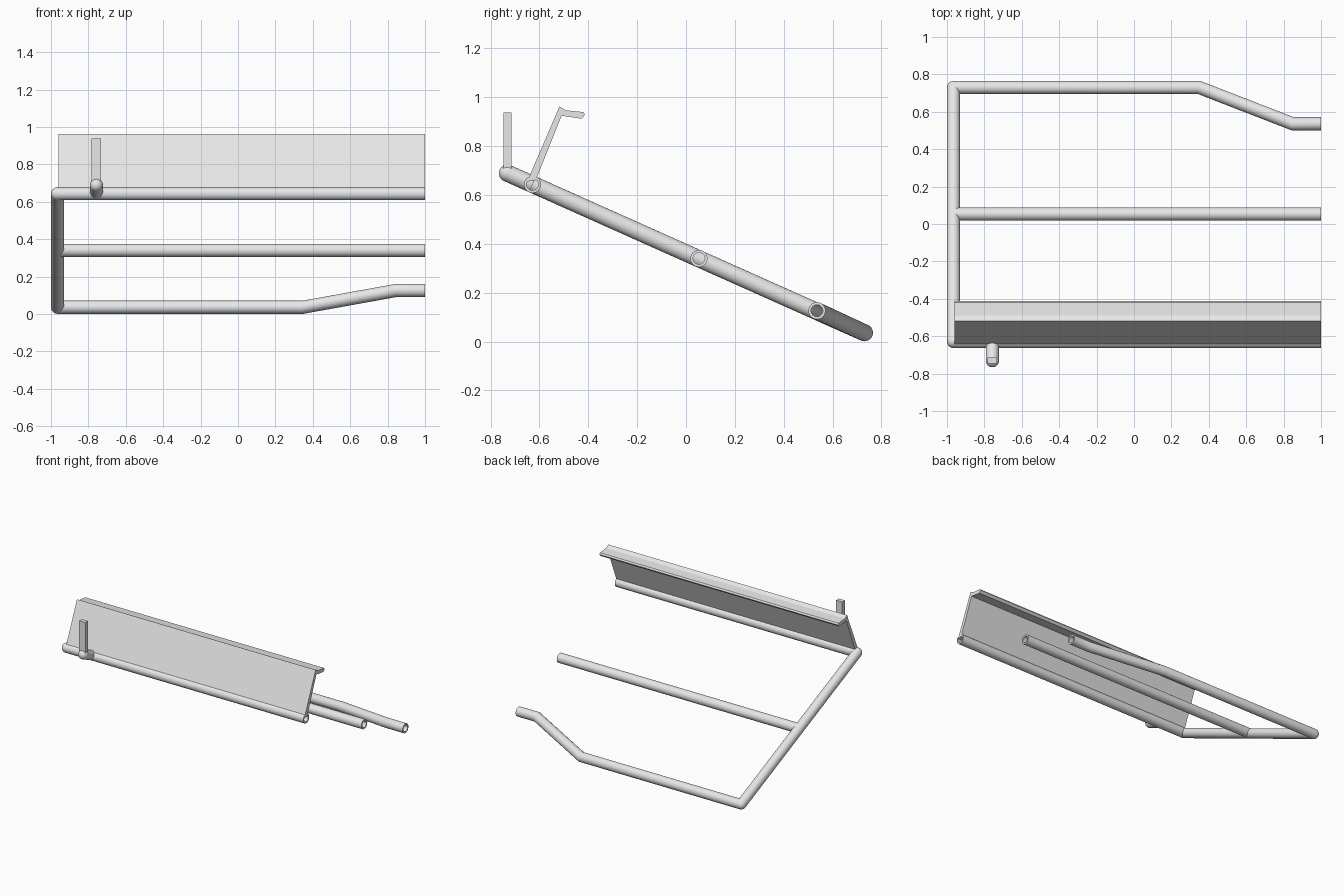
import bpy
import bmesh
import math
from mathutils import Vector

cube = bpy.data.objects.get("Cube")
if cube:
    bpy.data.objects.remove(cube, do_unlink=True)

R, BORE, SIDES = 0.035, 0.024, 24

steel = bpy.data.materials.new("plain_grey")
steel.use_nodes = True
steel.diffuse_color = (0.8, 0.8, 0.8, 1)
steel.node_tree.nodes["Principled BSDF"].inputs["Base Color"].default_value = (0.8, 0.8, 0.8, 1)


def finish(name, bm, smooth=True):
    bmesh.ops.recalc_face_normals(bm, faces=bm.faces)
    mesh = bpy.data.meshes.new(name)
    bm.to_mesh(mesh)
    bm.free()
    mesh.materials.append(steel)
    obj = bpy.data.objects.new(name, mesh)
    bpy.context.collection.objects.link(obj)
    if smooth:
        bpy.ops.object.select_all(action="DESELECT")
        obj.select_set(True)
        bpy.context.view_layer.objects.active = obj
        bpy.ops.object.shade_smooth_by_angle(angle=math.radians(30))
    return obj


def skin(bm, a, b):
    for i in range(SIDES):
        j = (i + 1) % SIDES
        bm.faces.new((a[i], a[j], b[j], b[i]))


def sweep(bm, path, radius):
    """Circle swept along a path with mitred bends; returns the end rings."""
    dirs = [(b - a).normalized() for a, b in zip(path, path[1:])]
    u = dirs[0].orthogonal().normalized()
    v = dirs[0].cross(u)
    turns = [2 * math.pi * i / SIDES for i in range(SIDES)]
    pts = [path[0] + radius * (u * math.cos(t) + v * math.sin(t)) for t in turns]
    first = last = [bm.verts.new(p) for p in pts]
    for k, d in enumerate(dirs):
        end = path[k + 1]
        plane = d + dirs[k + 1] if k + 1 < len(dirs) else d
        pts = [p + d * ((end - p).dot(plane) / d.dot(plane)) for p in pts]
        ring = [bm.verts.new(p) for p in pts]
        skin(bm, last, ring)
        last = ring
    return first, last


def tube(name, *points):
    """Hollow pipe with open ends."""
    path = [Vector(p) for p in points]
    bm = bmesh.new()
    outer = sweep(bm, path, R)
    inner = sweep(bm, path, BORE)
    for a, b in zip(outer, inner):
        skin(bm, a, b)
    return finish(name, bm)


def ball(name, centre):
    bm = bmesh.new()
    bmesh.ops.create_uvsphere(bm, u_segments=SIDES, v_segments=16, radius=R)
    bmesh.ops.translate(bm, verts=bm.verts, vec=centre)
    return finish(name, bm)


def extrude_x(name, profile, x0, x1):
    """Flat sided part: a (y, z) outline stretched along x."""
    bm = bmesh.new()
    face = bm.faces.new([bm.verts.new((x0, y, z)) for y, z in profile])
    moved = bmesh.ops.extrude_face_region(bm, geom=[face], use_keep_orig=True)
    verts = [g for g in moved["geom"] if isinstance(g, bmesh.types.BMVert)]
    bmesh.ops.translate(bm, verts=verts, vec=(x1 - x0, 0, 0))
    return finish(name, bm, smooth=False)


# Sloping frame
top_corner = (-0.965, -0.628, 0.643)
low_corner = (-0.965, 0.73, 0.036)
tube("side_rail", top_corner, low_corner)
tube("upper_rail", top_corner, (1, -0.628, 0.643))
tube("middle_rail", (-0.965, 0.053, 0.34), (1, 0.053, 0.34))
tube("lower_rail", low_corner, (0.348, 0.73, 0.036), (0.848, 0.536, 0.126), (1, 0.536, 0.126))
ball("upper_corner", top_corner)
ball("lower_corner", low_corner)

# Leaning panel with a folded lip
extrude_x("panel", [(-0.65, 0.655), (-0.518, 0.962), (-0.49, 0.946), (-0.42, 0.939),
                    (-0.413, 0.928), (-0.427, 0.912), (-0.509, 0.924), (-0.615, 0.66)], -0.96, 1)

# Small stub and upright on the front
stub_end = (-0.757, -0.731, 0.689)
tube("bracket_stub", (-0.757, -0.628, 0.643), stub_end)
ball("bracket_end", stub_end)
extrude_x("bracket_upright", [(-0.746, 0.69), (-0.714, 0.69), (-0.714, 0.937), (-0.746, 0.937)],
          -0.782, -0.732)
